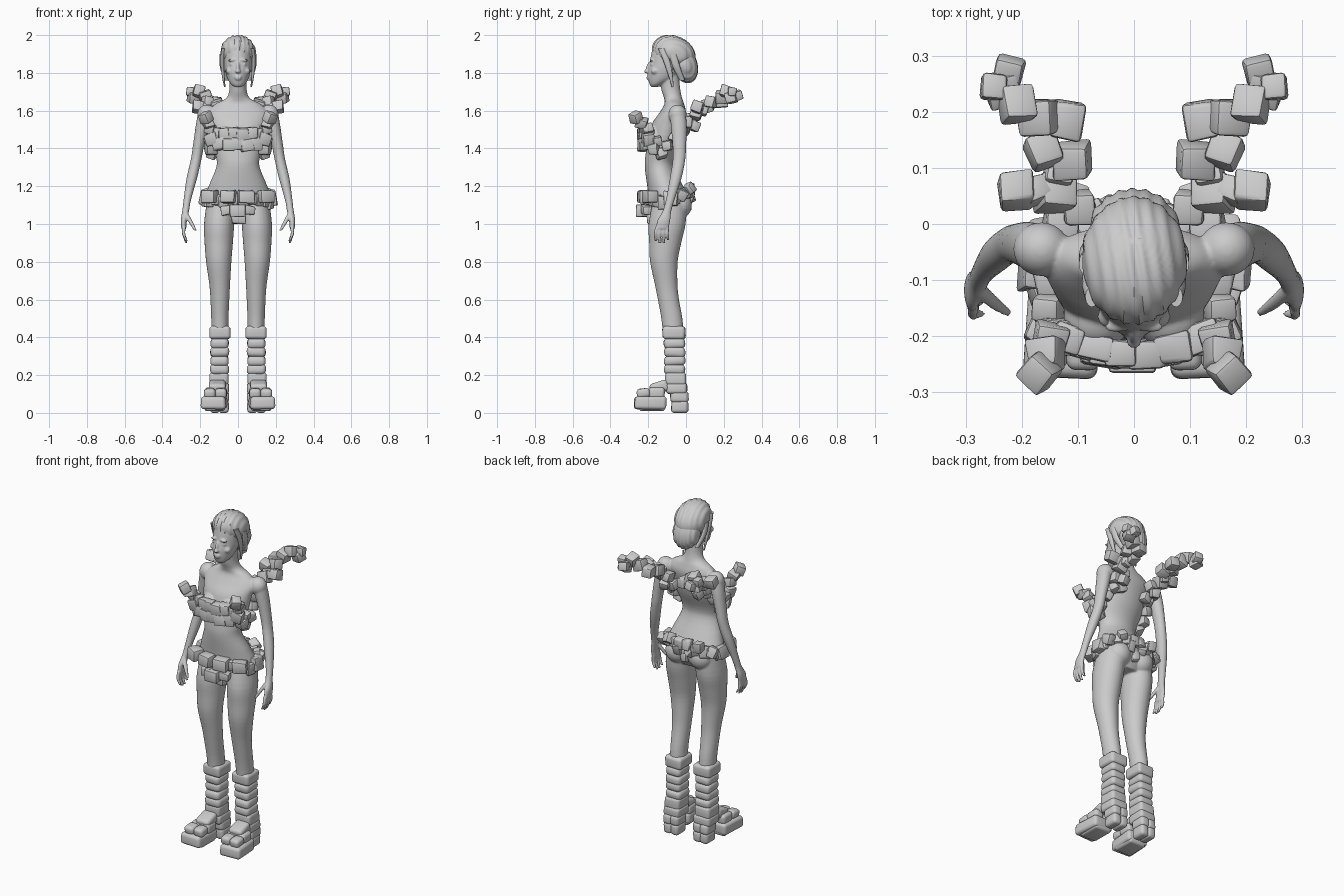
import bpy, bmesh, math, random
from mathutils import Matrix, Vector, Euler

random.seed(7)

def finish(bm, name, angle=40):
    bmesh.ops.recalc_face_normals(bm, faces=bm.faces[:])
    me = bpy.data.meshes.new(name)
    bm.to_mesh(me)
    bm.free()
    ob = bpy.data.objects.new(name, me)
    bpy.context.collection.objects.link(ob)
    bpy.ops.object.select_all(action='DESELECT')
    ob.select_set(True)
    bpy.context.view_layer.objects.active = ob
    bpy.ops.object.shade_smooth_by_angle(angle=math.radians(angle))
    return ob

def mirror(ob):
    ob.modifiers.new("Mirror", 'MIRROR').use_mirror_merge = False

def spline(a, b, c, d, t):
    return [0.5 * (2*q + (r-p)*t + (2*p-5*q+4*r-s)*t*t + (3*q-p-3*r+s)*t**3)
            for p, q, r, s in zip(a, b, c, d)]

def loft(bm, secs, side=1, n=28, sub=4):
    """Smooth tube through sections (x, y, z, rx, ry)."""
    path = []
    for i in range(len(secs) - 1):
        q = [secs[max(0, min(len(secs)-1, i+k))] for k in (-1, 0, 1, 2)]
        path += [spline(*q, t/sub) for t in range(sub)]
    path.append(secs[-1])
    rings = []
    for x, y, z, rx, ry in path:
        rings.append([bm.verts.new((side*(x + rx*math.cos(a)), y + ry*math.sin(a), z))
                      for a in (2*math.pi*k/n for k in range(n))])
    for r0, r1 in zip(rings, rings[1:]):
        for k in range(n):
            bm.faces.new((r0[k], r0[(k+1) % n], r1[(k+1) % n], r1[k]))
    bm.faces.new(rings[0])
    bm.faces.new(rings[-1])

def ball(bm, loc, size, rot=(0, 0, 0), seg=32):
    m = Matrix.Translation(loc) @ Euler(rot).to_matrix().to_4x4() @ Matrix.Diagonal((*size, 1))
    return bmesh.ops.create_uvsphere(bm, u_segments=seg, v_segments=seg//2, radius=1, matrix=m)['verts']

def block(bm, loc, size, rot=(0, 0, 0), jitter=0.1, bevel=0.008, seg=2):
    m = Matrix.Translation(loc) @ Euler(rot).to_matrix().to_4x4() @ Matrix.Diagonal((*size, 1))
    vs = bmesh.ops.create_cube(bm, size=1, matrix=m)['verts']
    for v in vs:
        v.co += Vector([random.uniform(-jitter, jitter) * s for s in size])
    edges = list({e: 0 for v in vs for e in v.link_edges})
    bmesh.ops.bevel(bm, geom=edges, offset=bevel, segments=seg, profile=0.5, affect='EDGES')

def tilt(a=0.5):
    return [random.uniform(-a, a) for _ in range(3)]

# body: overlapping lofts fused into one smooth skin
bm = bmesh.new()
loft(bm, [(0, -.09, 1.03, .1, .07), (0, -.085, 1.12, .172, .108), (0, -.11, 1.2, .155, .095),
          (0, -.14, 1.3, .115, .078), (0, -.14, 1.36, .117, .075), (0, -.115, 1.45, .138, .085),
          (0, -.095, 1.53, .15, .085), (0, -.07, 1.59, .16, .07), (0, -.062, 1.635, .12, .052),
          (0, -.068, 1.665, .064, .048), (0, -.08, 1.71, .046, .05), (0, -.09, 1.79, .046, .052)], n=40)
# head and face
loft(bm, [(0, -.168, 1.724, .016, .014), (0, -.155, 1.74, .038, .038), (0, -.13, 1.77, .056, .07),
          (0, -.115, 1.81, .067, .086), (0, -.1, 1.85, .073, .092), (0, -.088, 1.9, .075, .096),
          (0, -.085, 1.95, .064, .085), (0, -.085, 1.98, .035, .05)], n=40)
ball(bm, (0, -.2, 1.828), (.009, .012, .034), (-.3, 0, 0))
ball(bm, (0, -.208, 1.808), (.014, .014, .01))
ball(bm, (0, -.2, 1.779), (.021, .01, .006))
ball(bm, (0, -.198, 1.768), (.018, .011, .006))
for s in (-1, 1):
    ball(bm, (s*.03, -.184, 1.868), (.024, .009, .007), (0, s*.1, 0))
    ball(bm, (s*.03, -.179, 1.846), (.015, .01, .008))
    ball(bm, (s*.045, -.165, 1.81), (.02, .02, .018))
    ball(bm, (s*.073, -.085, 1.835), (.009, .018, .03))
    # bust, shoulder, seat
    ball(bm, (s*.065, -.165, 1.46), (.06, .06, .06))
    ball(bm, (s*.165, -.045, 1.58), (.05, .048, .052))
    ball(bm, (s*.078, -.035, 1.1), (.07, .066, .072))
    # leg
    loft(bm, [(.09, -.085, 1.12, .075, .09), (.1, -.1, 1.0, .08, .098), (.102, -.11, .9, .075, .085),
              (.102, -.117, .8, .067, .073), (.097, -.105, .68, .055, .06), (.096, -.093, .6, .05, .056),
              (.096, -.075, .5, .046, .056), (.095, -.065, .4, .045, .055)], s)
    # arm and palm
    loft(bm, [(.17, -.045, 1.6, .04, .042), (.188, -.038, 1.52, .036, .042), (.208, -.035, 1.42, .03, .036),
              (.222, -.037, 1.34, .028, .033), (.245, -.055, 1.24, .028, .031), (.268, -.083, 1.13, .02, .023),
              (.277, -.1, 1.07, .018, .023), (.287, -.117, 1.02, .016, .034), (.287, -.126, .975, .013, .034)], s)
    # fingers and thumb
    for i in range(4):
        y = -.099 - i*.018
        low = (.915, .9, .897, .91)[i]
        loft(bm, [(.286, y, .985, .01, .01), (.287, y-.003*i, .945, .009, .009),
                  (.272, y-.004*i+.005, low, .007, .007)], s, 10)
    loft(bm, [(.277, -.115, 1.06, .012, .014), (.25, -.14, 1.01, .012, .012),
              (.225, -.158, .965, .008, .008)], s, 12)
body = finish(bm, "body", 180)
rm = body.modifiers.new("Fuse", 'REMESH')
rm.mode, rm.voxel_size, rm.use_smooth_shade = 'VOXEL', 0.005, True
sm = body.modifiers.new("Soften", 'SMOOTH')
sm.factor, sm.iterations = 0.5, 4

# swept-back hair with combed ridges, a low roll and loose side locks
bm = bmesh.new()
ball(bm, (0, -.065, 1.905), (.094, .118, .089), (-.42, 0, 0), 64)
ball(bm, (0, -.01, 1.845), (.08, .068, .1), (.35, 0, 0), 64)
for v in bm.verts:
    d = Vector((v.co.x, v.co.y + .05, v.co.z - 1.88))
    v.co += d * .022 * math.sin(v.co.x * 260 + v.co.y * 40)
for s in (-1, 1):
    loft(bm, [(.075, -.13, 1.93, .012, .018), (.083, -.105, 1.87, .01, .018),
              (.08, -.085, 1.8, .008, .013), (.07, -.07, 1.725, .004, .005)], s, 12)
    loft(bm, [(.088, -.07, 1.9, .01, .02), (.084, -.05, 1.83, .012, .02),
              (.06, -.02, 1.76, .012, .015)], s, 12)
finish(bm, "hair", 50)

# chest guard: two rows of rough plates
bm = bmesh.new()
for r, z in enumerate((1.425, 1.482)):
    for i in range(5 + r):
        u = (i - (4 + r)/2) / 2.5
        block(bm, (u*.12, -.232 + .03*u*u, z - .006*(i % 2)), (.062, .05, .064), (0, tilt(.15)[1], u*.35))
finish(bm, "chest_guard")

# side strap and front horn
bm = bmesh.new()
for p, sz in [((.14, -.2, 1.45), .065), ((.145, -.17, 1.395), .055), ((.14, -.13, 1.375), .05),
              ((.15, -.1, 1.415), .05), ((.155, -.15, 1.44), .05), ((.135, -.06, 1.455), .05),
              ((.12, -.02, 1.5), .05), ((.15, -.205, 1.505), .055), ((.155, -.235, 1.535), .055)]:
    block(bm, p, (sz, sz, sz), tilt(.4))
block(bm, (.17, -.265, 1.565), (.058, .055, .055), (.4, .1, .7), .05)
mirror(finish(bm, "side_strap"))

# shoulder wings: chained blocks rising up and back
bm = bmesh.new()
for x, y, z, s in [(.085, -.005, 1.5, .05), (.13, .0, 1.54, .06), (.1, .03, 1.56, .055),
                   (.11, .045, 1.515, .05), (.14, .055, 1.59, .065), (.21, .06, 1.62, .058),
                   (.175, .06, 1.61, .045), (.11, .115, 1.625, .06), (.16, .13, 1.645, .056),
                   (.135, .09, 1.6, .05), (.12, .185, 1.645, .062), (.17, .19, 1.675, .062),
                   (.21, .212, 1.7, .058), (.235, .24, 1.67, .06), (.225, .27, 1.68, .05),
                   (.25, .245, 1.7, .045)]:
    block(bm, (x, y, z), (s, s, s), tilt(.35), .07)
mirror(finish(bm, "shoulder_wing"))

# belt: ring of rough blocks hugging the hips
bm = bmesh.new()
for i in range(22):
    a = 2*math.pi*i/22
    back = max(0, math.sin(a))
    block(bm, (.172*math.cos(a), -.088 + .112*math.sin(a), 1.125 + .045*back + random.uniform(-.012, .012)),
          (.052, .042, .065), (random.uniform(-.2, .2), 0, a + math.pi/2))
# bulky front, side and back blocks
for x in (-.15, -.052, .045, .145):
    block(bm, (x, -.235 + abs(x)*.3, 1.145), (.08, .065, .068), (0, 0, x*3), .06, .01)
for s in (-1, 1):
    block(bm, (s*.178, -.08, 1.135), (.05, .075, .07), tilt(.2))
    block(bm, (s*.165, -.02, 1.155), (.05, .05, .06), tilt())
    block(bm, (s*.1, .02, 1.185), (.055, .05, .06), tilt())
    block(bm, (s*.04, .018, 1.14), (.05, .045, .06), tilt())
    block(bm, (s*.05, -.208, 1.075), (.075, .055, .05), (0, s*.15, s*.2))
# front and back wedge
block(bm, (0, -.225, 1.07), (.085, .075, .065), jitter=.05)
block(bm, (0, -.175, 1.025), (.075, .06, .05))
block(bm, (0, .005, 1.09), (.045, .04, .05), tilt(.2))
finish(bm, "belt")

# boot: stacked soft bands, ankle, heel and platform toe
bm = bmesh.new()
def pad(loc, size, rot=(0, 0, 0), bevel=.018):
    block(bm, loc, size, rot, .03, bevel, 4)
pad((.096, -.064, .425), (.112, .122, .07))
for i, z in enumerate((.368, .322, .276, .23)):
    pad((.097, -.06, z), (.096 + .006*(i % 2), .113, .056), (.05*(-1)**i, 0, 0), .022)
pad((.1, -.055, .18), (.1, .11, .07))
pad((.1, -.05, .13), (.105, .11, .06))
for x in (.075, .122):
    pad((x, -.035, .085), (.056, .095, .06))
    pad((x, -.032, .033), (.052, .09, .066))
pad((.11, -.14, .135), (.09, .1, .06), (.3, 0, 0))
for x in (.088, .147):
    pad((x + .003, -.225, .105), (.062, .07, .05), (.12, 0, 0))
    pad((x, -.155, .105), (.06, .085, .06))
pad((.127, -.19, .053), (.128, .165, .068), (0, 0, .06))
pad((.122, -.18, .03), (.112, .14, .04))
mirror(finish(bm, "boot"))
